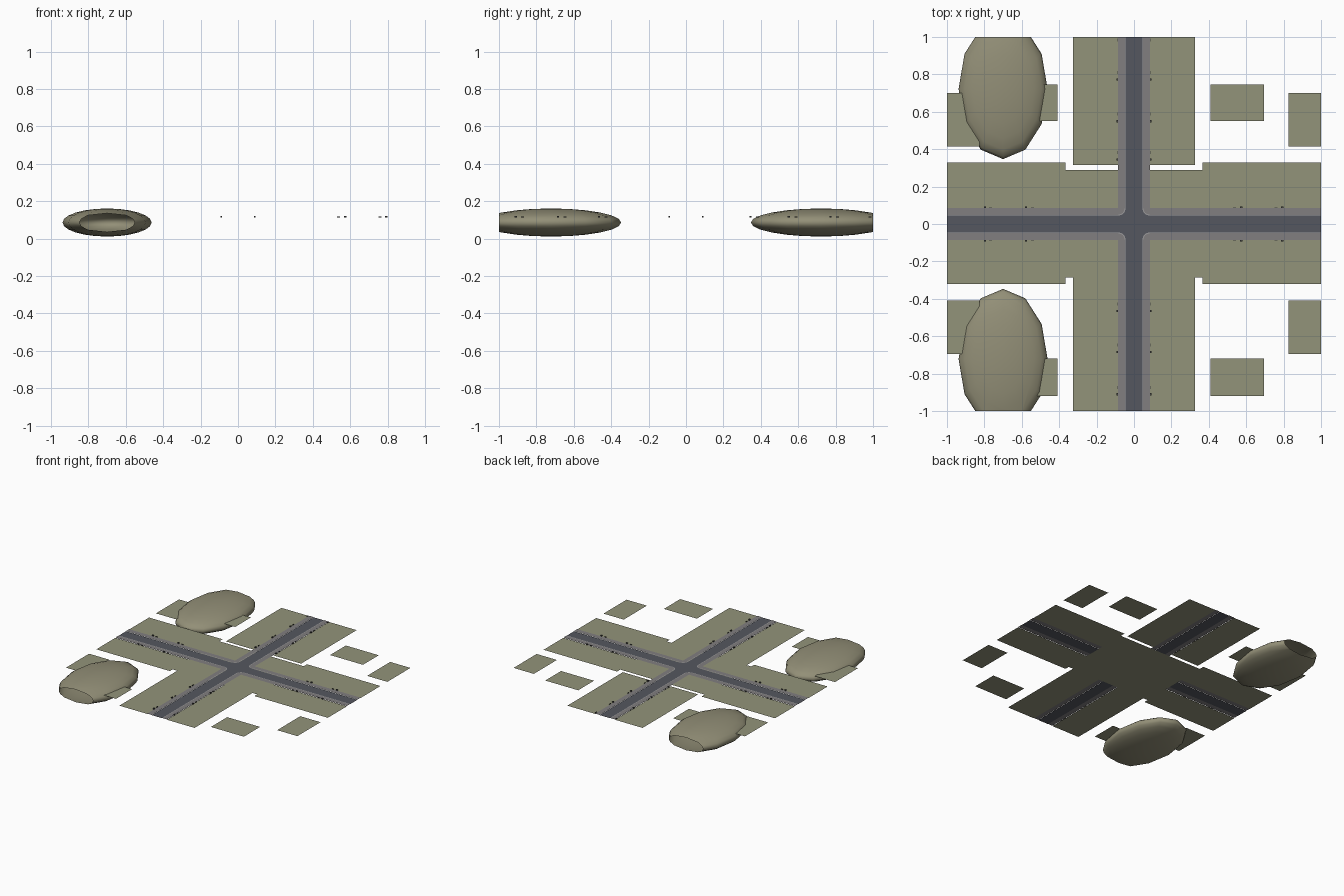
import bpy, bmesh, math
from mathutils import Matrix, Vector

if "Cube" in bpy.data.objects:
    bpy.data.objects.remove(bpy.data.objects["Cube"])

GROUND, ROAD, WALK = 0.110, 0.111, 0.1125


def material(name, rgb):
    m = bpy.data.materials.new(name)
    m.diffuse_color = (*rgb, 1)
    m.use_nodes = True
    m.node_tree.nodes["Principled BSDF"].inputs["Base Color"].default_value = m.diffuse_color
    return m


GRASS = material("grass", (0.29, 0.295, 0.195))
HILL = material("hill", (0.29, 0.275, 0.185))
TAR = material("asphalt", (0.09, 0.095, 0.115))
PAVE = material("paving", (0.22, 0.21, 0.215))
KERB = material("kerbstone", (0.36, 0.36, 0.36))
DARK = material("dark_metal", (0.05, 0.05, 0.05))


def finish(name, bm, mat):
    me = bpy.data.meshes.new(name)
    bm.to_mesh(me)
    bm.free()
    me.materials.append(mat)
    ob = bpy.data.objects.new(name, me)
    bpy.context.collection.objects.link(ob)
    return ob


def flat(name, polys, z, mat):
    """Flat upward-facing polygons at height z."""
    bm = bmesh.new()
    for poly in polys:
        f = bm.faces.new([bm.verts.new((x, y, z)) for x, y in poly])
        f.normal_update()
        if f.normal.z < 0:
            f.normal_flip()
    return finish(name, bm, mat)


def rect(x0, x1, y0, y1):
    return [(x0, y0), (x1, y0), (x1, y1), (x0, y1)]


def box(bm, x, y, sx, sy, sz):
    bmesh.ops.create_cube(bm, size=1, matrix=Matrix.Translation((x, y, WALK + sz / 2))
                          @ Matrix.Diagonal((sx, sy, sz, 1)))


# Grass tiles: centre, then the strips beside each road arm
flat("centre_ground", [rect(-0.365, 0.365, -0.285, 0.29)], GROUND, GRASS)
east_west, north_south, plots = [], [], []
for s in (-1, 1):
    east_west += [rect(s * 0.365, s, 0.085, 0.33), rect(s * 0.365, s, -0.32, -0.085)]
    north_south += [rect(s * 0.085, s * 0.325, 0.315, 1), rect(s * 0.085, s * 0.325, -1, -0.285)]
    plots += [rect(s * 0.825, s, 0.415, 0.70), rect(s * 0.41, s * 0.695, 0.55, 0.745),
              rect(s * 0.825, s, -0.695, -0.41), rect(s * 0.41, s * 0.695, -0.92, -0.72)]
flat("east_west_ground", east_west, GROUND, GRASS)
flat("north_south_ground", north_south, GROUND, GRASS)
flat("outer_plots", plots, GROUND, GRASS)

# Crossing roads
W, P = 0.045, 0.085
flat("roads", [rect(-P, P, -P, P), rect(P, 1, -W, W), rect(-1, -P, -W, W),
               rect(-W, W, P, 1), rect(-W, W, -1, -P)], ROAD, TAR)


# Pavements and kerb lines with rounded inner corners, one per quadrant
def corner(r):
    return [(P - r * math.cos(a), P - r * math.sin(a))
            for a in [i * math.pi / 12 for i in range(7)]]


R = P - W
inner = [(W, 1)] + corner(R) + [(1, W)]
back = [(W + 0.004, 1)] + corner(R - 0.004) + [(1, W + 0.004)]
walks, kerbs = [], []
for sx in (-1, 1):
    for sy in (-1, 1):
        q = lambda pts: [(sx * x, sy * y) for x, y in pts]
        walks.append(q(inner + [(1, P), (P, P), (P, 1)]))
        kerbs += [q([inner[i], inner[i + 1], back[i + 1], back[i]])
                  for i in range(len(inner) - 1)]
flat("pavements", walks, WALK, PAVE)
flat("kerbs", kerbs, WALK + 0.0006, KERB)

# Street furniture: a small bin and a low bench at each stop
bins, benches = bmesh.new(), bmesh.new()
for side in (-0.089, 0.089):
    for x, d in ((-0.797, 0.03), (-0.577, 0.035), (0.573, -0.035), (0.793, -0.035)):
        box(bins, x, side, 0.012, 0.009, 0.008)
        box(benches, x + d, side, 0.016, 0.004, 0.005)
    for y in (-0.91, -0.685, -0.465, 0.345, 0.55, 0.773):
        box(bins, side, y, 0.009, 0.012, 0.008)
        box(benches, side, y + 0.037, 0.004, 0.016, 0.005)
    box(benches, side, 0.985, 0.004, 0.016, 0.005)
finish("bins", bins, DARK)
finish("benches", benches, DARK)

# Squashed hills, sliced open at the edge of the tile
for s, name in ((-1, "front_hill"), (1, "back_hill")):
    bm = bmesh.new()
    bmesh.ops.create_uvsphere(bm, u_segments=12, v_segments=12, radius=1,
                              matrix=Matrix.Translation((-0.70, s * 0.722, 0.086))
                              @ Matrix.Diagonal((0.238, 0.375, 0.075, 1)))
    bmesh.ops.bisect_plane(bm, geom=bm.verts[:] + bm.edges[:] + bm.faces[:],
                           plane_co=Vector((0, s, 0)), plane_no=Vector((0, s, 0)),
                           clear_outer=True)
    for f in bm.faces:
        f.smooth = True
    finish(name, bm, HILL)
